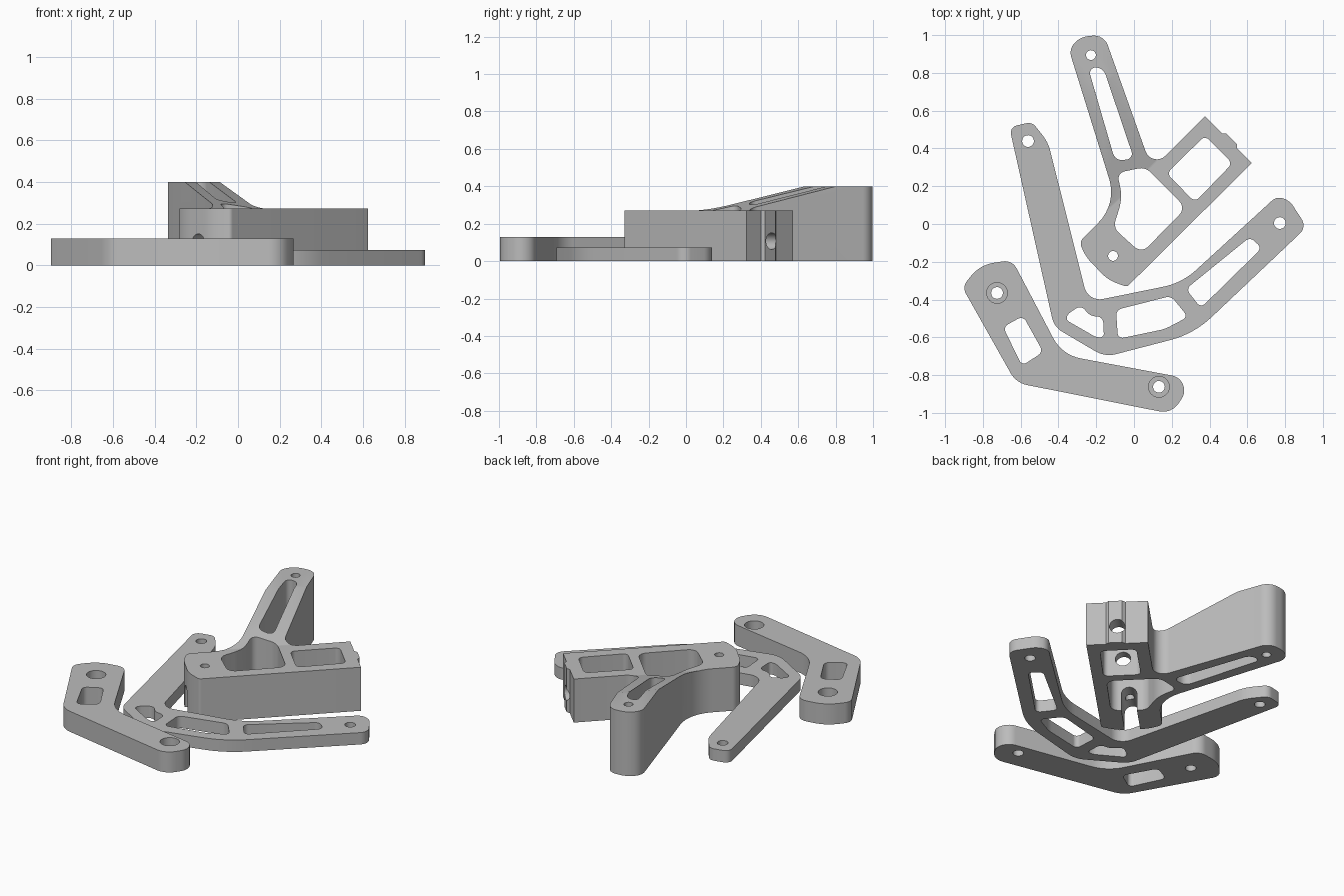
import bpy, bmesh, math
from mathutils import Vector, Matrix

if "Cube" in bpy.data.objects:
    bpy.data.objects.remove(bpy.data.objects["Cube"])

grey = bpy.data.materials.new("machined_grey")
grey.diffuse_color = (0.5, 0.5, 0.5, 1)
grey.use_nodes = True
grey.node_tree.nodes["Principled BSDF"].inputs["Base Color"].default_value = grey.diffuse_color


def rounded(points, default=0.03, steps=8):
    """Round polygon corners; each point is (x, y[, tangent length])."""
    out, n = [], len(points)
    for i, p in enumerate(points):
        c = Vector(p[:2])
        t = p[2] if len(p) > 2 else default
        to_prev = Vector(points[i - 1][:2]) - c
        to_next = Vector(points[(i + 1) % n][:2]) - c
        t = min(t, 0.49 * to_prev.length, 0.49 * to_next.length)
        if t <= 0:
            out.append(c)
            continue
        a, b = to_prev.normalized(), to_next.normalized()
        half = a.angle(b) / 2
        centre = c + (a + b).normalized() * (t / math.cos(half))
        start, end = c + a * t - centre, c + b * t - centre
        sweep = start.angle_signed(end)
        for k in range(steps + 1):
            out.append(centre + Matrix.Rotation(-sweep * k / steps, 2) @ start)
    return out


def circle(x, y, r, n=32):
    return [Vector((x + r * math.cos(2 * math.pi * k / n),
                    y + r * math.sin(2 * math.pi * k / n))) for k in range(n)]


def prism(name, outline, z0, z1, matrix=None):
    """Extrude a flat outline from z0 to z1."""
    bm = bmesh.new()
    face = bm.faces.new([bm.verts.new((p[0], p[1], z0)) for p in outline])
    ext = bmesh.ops.extrude_face_region(bm, geom=[face])
    bmesh.ops.translate(bm, vec=(0, 0, z1 - z0),
                        verts=[v for v in ext["geom"] if isinstance(v, bmesh.types.BMVert)])
    if matrix:
        bm.transform(matrix)
    bmesh.ops.recalc_face_normals(bm, faces=bm.faces)
    mesh = bpy.data.meshes.new(name)
    bm.to_mesh(mesh)
    bm.free()
    mesh.materials.append(grey)
    obj = bpy.data.objects.new(name, mesh)
    bpy.context.collection.objects.link(obj)
    return obj


def cut(obj, outline, z0=-0.1, z1=0.6, matrix=None):
    """Subtract a prism from the part."""
    cutter = prism("cutter", outline, z0, z1, matrix)
    cutter.hide_render = True
    mod = obj.modifiers.new("cut", "BOOLEAN")
    mod.operation, mod.solver, mod.object = "DIFFERENCE", "EXACT", cutter
    bpy.context.view_layer.objects.active = obj
    bpy.ops.object.modifier_apply(modifier=mod.name)
    bpy.data.objects.remove(cutter)


def smooth(obj):
    bpy.ops.object.select_all(action="DESELECT")
    obj.select_set(True)
    bpy.context.view_layer.objects.active = obj
    bpy.ops.object.shade_smooth_by_angle(angle=math.radians(30))


# Short thick link with two counterbored holes
short_link = prism("short_link", rounded([
    (-0.91, -0.333, 0.04), (-0.815, -0.217, 0.08), (-0.645, -0.19, 0.05),
    (-0.381, -0.693, 0.1), (0.243, -0.81, 0.06), (0.275, -0.89, 0.04),
    (0.2, -1.005, 0.07), (-0.624, -0.841, 0.06)]), 0, 0.128)
cut(short_link, rounded([(-0.693, -0.545), (-0.587, -0.487),
                         (-0.481, -0.677), (-0.593, -0.751)]))
for x, y in ((-0.725, -0.365), (0.132, -0.862)):
    cut(short_link, circle(x, y, 0.031))
    cut(short_link, circle(x, y, 0.055), 0.07, 0.3)

# Long thin bent lever with three windows
long_lever = prism("long_lever", rounded([
    (-0.66, 0.513, 0.04), (-0.54, 0.54, 0.03), (-0.455, 0.434, 0.05),
    (-0.243, -0.413, 0.08), (0.254, -0.312, 0.1), (0.757, 0.148, 0.06),
    (0.825, 0.122, 0.03), (0.915, -0.016, 0.05), (0.317, -0.582, 0.13),
    (-0.153, -0.704, 0.06), (-0.423, -0.545, 0.05)]), 0, 0.074)
for window in (
        [(-0.35, -0.476), (-0.28, -0.43), (-0.233, -0.487), (-0.164, -0.492),
         (-0.159, -0.6), (-0.2, -0.6), (-0.36, -0.508)],
        [(-0.095, -0.455), (0.196, -0.381), (0.286, -0.492),
         (0.164, -0.556), (-0.085, -0.608)],
        [(0.275, -0.344), (0.614, -0.069), (0.677, -0.127), (0.354, -0.444)]):
    cut(long_lever, rounded(window))
for x, y in ((-0.561, 0.439), (0.772, 0.005)):
    cut(long_lever, circle(x, y, 0.031))

# Bracket: diagonal block with a raised side arm
bracket = prism("bracket", rounded([
    (-0.037, -0.333, 0.015), (0.624, 0.323, 0), (0.545, 0.402, 0), (0.545, 0.423, 0),
    (0.49, 0.478, 0), (0.467, 0.48, 0), (0.376, 0.571, 0), (0.095, 0.29, 0.1),
    (-0.159, 1.003, 0.06), (-0.286, 0.99, 0.05), (-0.345, 0.925, 0.045),
    (-0.09, 0.106, 0.15), (-0.29, -0.095, 0.03), (-0.254, -0.175, 0.04),
    (-0.137, -0.297, 0.05)]), 0, 0.4)

# Block frame: local x across the block, local y up, local z along its axis
s = math.sqrt(0.5)
along = Matrix(((-s, 0, s, 0.025), (s, 0, s, -0.025), (0, 1, 0, 0), (0, 0, 0, 1)))

# Lower the block and slope the arm up to its tip
cut(bracket, [(-1.5, 0.272), (0.187, 0.272), (0.665, 0.4), (0.665, 0.8), (-1.5, 0.8)],
    -2, 2, along)

# Openings in the arm and block
cut(bracket, rounded([(-0.243, 0.828), (-0.163, 0.828), (0.0, 0.345), (-0.1, 0.335)], 0.04))
cut(bracket, rounded([
    (-0.09, 0.27, 0.04), (0.06, 0.302, 0.04), (0.275, 0.085, 0.05), (0.04, -0.155, 0.05),
    (-0.11, -0.02, 0.04), (-0.06, 0.14, 0.1)]))
cut(bracket, rounded([(0.376, 0.468), (0.521, 0.321), (0.323, 0.116), (0.173, 0.267)]))

# Lengthwise bore, and the open slot below it at the front end
cut(bracket, circle(0, 0.107, 0.044), -1, 1, along)
cut(bracket, [(-0.044, -0.1), (0.044, -0.1), (0.044, 0.107), (-0.044, 0.107)],
    -0.6, -0.03, along)

# Pin holes
cut(bracket, circle(-0.228, 0.894, 0.026))
cut(bracket, circle(-0.111, -0.169, 0.026), 0.1, 0.6)

for part in (short_link, long_lever, bracket):
    smooth(part)
